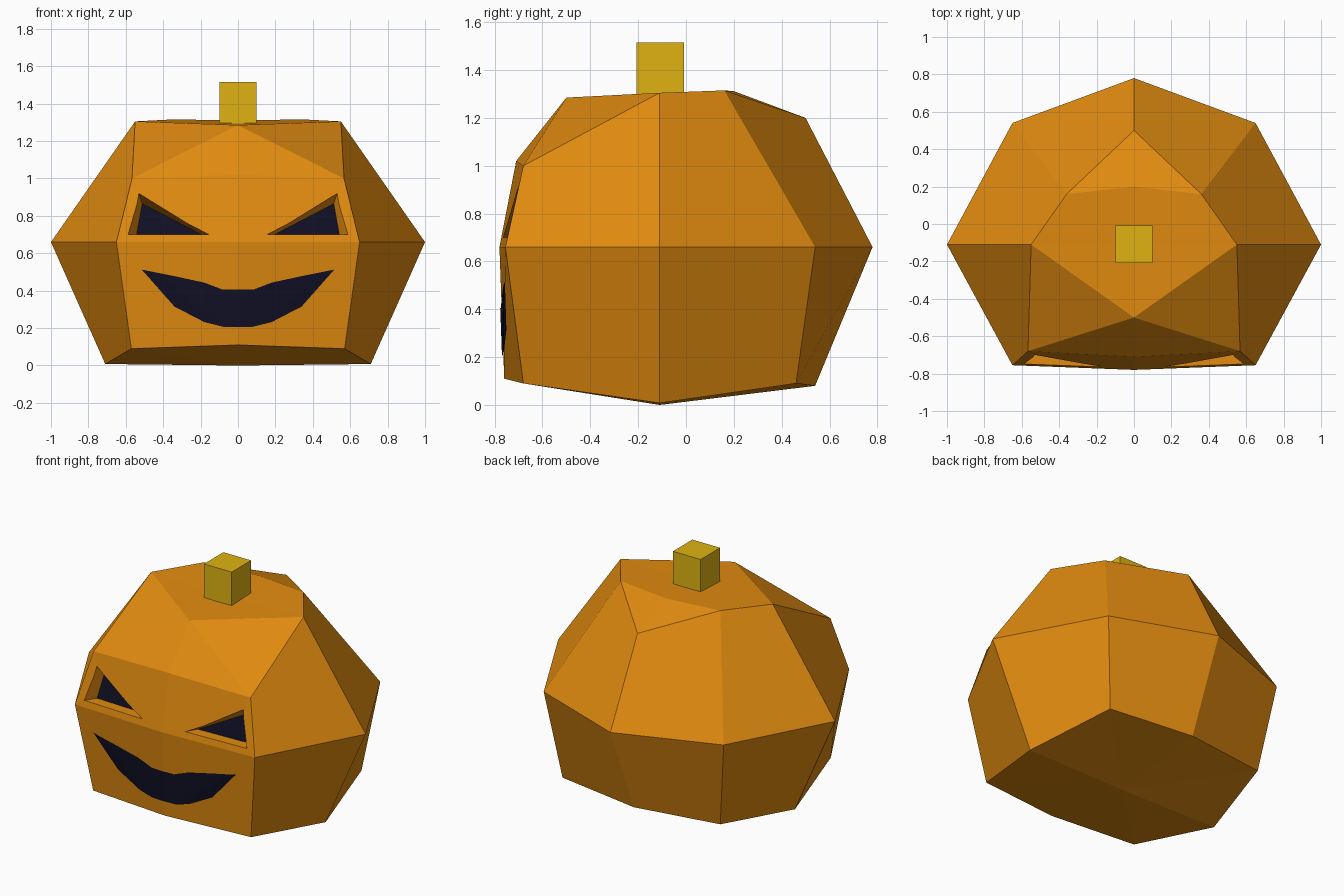
import bpy, bmesh
from mathutils import Vector
from mathutils.bvhtree import BVHTree

if "Cube" in bpy.data.objects:
    bpy.data.objects.remove(bpy.data.objects["Cube"])


def material(name, rgb):
    m = bpy.data.materials.new(name)
    m.diffuse_color = (*rgb, 1)
    m.use_nodes = True
    m.node_tree.nodes["Principled BSDF"].inputs["Base Color"].default_value = m.diffuse_color
    return m


ORANGE = material("pumpkin orange", (0.76, 0.26, 0.005))
DARK = material("hollow dark", (0.005, 0.005, 0.018))
YELLOW = material("stem yellow", (0.74, 0.45, 0.006))


def make_object(name, bm, mats):
    mesh = bpy.data.meshes.new(name)
    bm.to_mesh(mesh)
    for m in mats:
        mesh.materials.append(m)
    ob = bpy.data.objects.new(name, mesh)
    bpy.context.collection.objects.link(ob)
    return ob


# Body: right half as rings running front centre -> back centre
lower = [(0, -.76, .11), (.57, -.68, .09), (.71, -.11, .008), (.57, .46, .09), (0, .54, .08)]
middle = [(0, -.78, .66), (.65, -.755, .66), (1, -.11, .66), (.65, .54, .66), (0, .78, .66)]
upper = [(0, -.71, 1.02), (.567, -.68, 1.0), (.55, -.11, 1.305), (.36, .16, 1.315), (0, .5, 1.2)]
bm = bmesh.new()
lo, mid, up = ([bm.verts.new(p) for p in ring] for ring in (lower, middle, upper))
for a, b in ((lo, mid), (mid, up)):
    for i in range(4):
        bm.faces.new((a[i], a[i + 1], b[i + 1], b[i]))
# Underside fan and faceted crown
base = bm.verts.new((0, -.11, 0))
for i in range(4):
    bm.faces.new((base, lo[i + 1], lo[i]))
crown_front = bm.verts.new((0, -.5, 1.285))
crown_mid = bm.verts.new((0, -.11, 1.298))
crown_back = bm.verts.new((0, .2, 1.312))
for f in ((up[0], up[1], crown_front), (crown_front, up[1], up[2]),
          (crown_front, up[2], crown_mid), (crown_mid, up[2], up[3]),
          (crown_mid, up[3], crown_back), (crown_back, up[3], up[4])):
    bm.faces.new(f)
bmesh.ops.recalc_face_normals(bm, faces=bm.faces)
surface = BVHTree.FromBMesh(bm)
body = make_object("pumpkin_body", bm, [ORANGE, DARK])
bm.free()
body.modifiers.new("Mirror", 'MIRROR').use_axis[0] = True


def surface_y(x, z):
    return surface.ray_cast(Vector((max(abs(x), .001), -3, z)), Vector((0, 1, 0)))[0].y


# Eye cutter: tapered triangle with a dark inner face
outer = [(.53, .92), (.588, .70), (.155, .70)]
inner = [(.512, .865), (.542, .70), (.195, .70)]
bm = bmesh.new()
near, far = [], []
for (ox, oz), (ix, iz) in zip(outer, inner):
    o = Vector((ox, surface_y(ox, oz), oz))
    i = Vector((ix, surface_y(ix, iz) + .07, iz))
    near.append(bm.verts.new(o + (o - i) * .6))
    far.append(bm.verts.new(i))
bm.faces.new(near)
bm.faces.new(far).material_index = 1
for k in range(3):
    n = (k + 1) % 3
    bm.faces.new((near[k], near[n], far[n], far[k]))
bmesh.ops.recalc_face_normals(bm, faces=bm.faces)
cutter = make_object("eye_cutter", bm, [ORANGE, DARK])
bm.free()
cutter.modifiers.new("Mirror", 'MIRROR').use_axis[0] = True
cutter.hide_render = True
cutter.display_type = 'WIRE'
cut = body.modifiers.new("Eyes", 'BOOLEAN')
cut.operation = 'DIFFERENCE'
cut.solver = 'EXACT'
cut.object = cutter

# Mouth: thin dark skin laid on the front, from upper and lower lip profiles
top_lip = [(0, .405), (.08, .405), (.18, .443), (.35, .48), (.515, .513)]
low_lip = [(0, .207), (.08, .207), (.18, .232), (.34, .315), (.515, .513)]


def lip(profile, x):
    for (x0, z0), (x1, z1) in zip(profile, profile[1:]):
        if x <= x1:
            return z0 + (z1 - z0) * (x - x0) / (x1 - x0)
    return profile[-1][1]


xs = sorted({0, .04, .08, .13, .18, .22, .26, .30, .34, .38, .42, .47, .515})
xs = [-x for x in reversed(xs[1:])] + xs
ROWS = 6
bm = bmesh.new()
columns = []
for x in xs:
    t, b = lip(top_lip, abs(x)), lip(low_lip, abs(x))
    zs = [b + (t - b) * r / ROWS for r in range(ROWS + 1)]
    columns.append([bm.verts.new((x, surface_y(x, z) - .006, z)) for z in zs])
for a, b in zip(columns, columns[1:]):
    for r in range(ROWS):
        bm.faces.new((a[r], b[r], b[r + 1], a[r + 1]))
bmesh.ops.remove_doubles(bm, verts=bm.verts, dist=.0005)
make_object("mouth", bm, [DARK])
bm.free()

# Stem: square block
bpy.ops.mesh.primitive_cube_add(size=1, location=(0, -.108, 1.4))
stem = bpy.context.object
stem.name = "stem"
stem.scale = (.2, .2, .23)
stem.data.materials.append(YELLOW)
